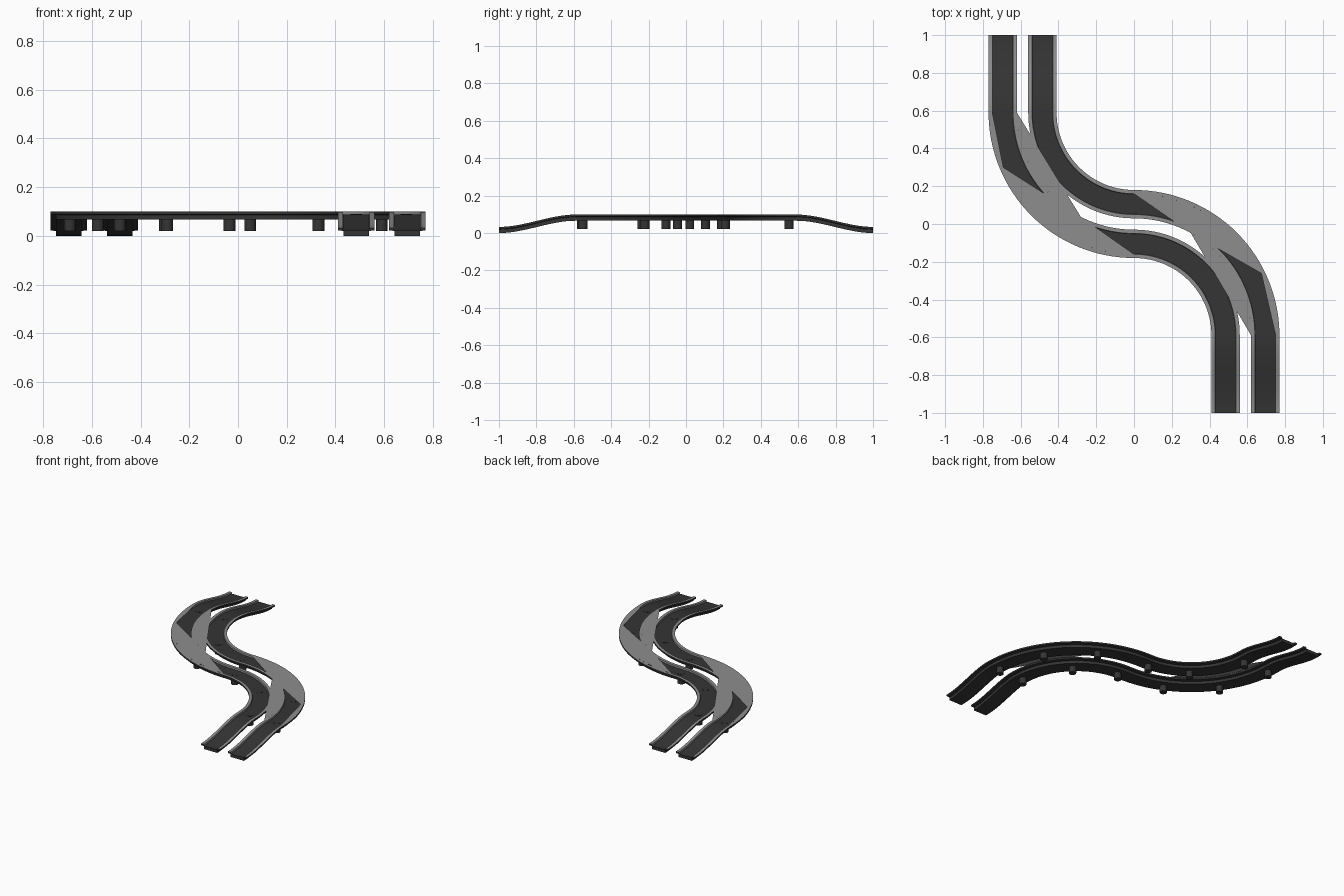
import bpy, bmesh, math
from mathutils import Vector

if "Cube" in bpy.data.objects:
    bpy.data.objects.remove(bpy.data.objects["Cube"])

R = 0.59          # bend radius of the shared centre line
LANE = 0.105      # offset of each road from the centre line
RISE = 0.066      # height of the raised section


def material(name, v):
    m = bpy.data.materials.new(name)
    m.diffuse_color = (v, v, v, 1)
    m.use_nodes = True
    m.node_tree.nodes["Principled BSDF"].inputs["Base Color"].default_value = m.diffuse_color
    return m


DARK = material("asphalt", 0.035)
GREY = material("concrete", 0.27)


def centre_line():
    """Points and tangents: ramp, left bend, right bend, ramp."""
    pts = []
    for i in range(16):
        pts.append((Vector((-R, 1 - (1 - R) * i / 16)), Vector((0, -1))))
    for i in range(33):
        a = math.pi / 2 * i / 32
        pts.append((Vector((-R * math.cos(a), R - R * math.sin(a))),
                    Vector((math.sin(a), -math.cos(a)))))
    # second half is the first half turned by 180 degrees
    return pts + [(-p, t) for p, t in reversed(pts[:-1])]


def height(y):
    t = min(1, max(0, (1 - abs(y)) / (1 - R)))
    return RISE * t * t * (3 - 2 * t)


# half cross-section: girder, flange, raised kerb, deck
half = [(0.052, 0), (0.052, 0.020), (0.075, 0.022), (0.075, 0.033),
        (0.055, 0.033), (0.053, 0.022)]
section = half + [(-u, v) for u, v in reversed(half)]
GREY_EDGES = {3, 4, 6, 7}


def road(name, offset):
    bm = bmesh.new()
    rings = []
    for p, t in centre_line():
        n = Vector((-t.y, t.x))
        z = height(p.y)
        ring = []
        for u, v in section:
            q = p + n * (offset + u)
            ring.append(bm.verts.new((q.x, q.y, z + v)))
        rings.append(ring)
    k = len(section)
    for a, b in zip(rings, rings[1:]):
        for j in range(k):
            f = bm.faces.new((a[j], a[(j + 1) % k], b[(j + 1) % k], b[j]))
            f.material_index = 1 if j in GREY_EDGES else 0
    bm.faces.new(rings[0])
    bm.faces.new(rings[-1])
    finish(bm, name)


def finish(bm, name, mats=(DARK, GREY)):
    bmesh.ops.recalc_face_normals(bm, faces=bm.faces)
    me = bpy.data.meshes.new(name)
    bm.to_mesh(me)
    bm.free()
    for m in mats:
        me.materials.append(m)
    ob = bpy.data.objects.new(name, me)
    bpy.context.collection.objects.link(ob)
    bpy.context.view_layer.objects.active = ob
    ob.select_set(True)
    bpy.ops.object.shade_smooth_by_angle(angle=math.radians(30))
    ob.select_set(False)


road("left_road", -LANE)
road("right_road", LANE)


# flat concrete plates covering the outside of each bend
def arc(r, a0, a1, n=24):
    out = []
    for i in range(n + 1):
        a = math.radians(a0 + (a1 - a0) * i / n)
        out.append((-r * math.cos(a), R - r * math.sin(a)))
    return out


def plates(name, side, bend, tip):
    bm = bmesh.new()
    outlines = [arc(0.75, bend, 90) + arc(0.62, tip, tip, 1)[:1],
                arc(0.75, 0, bend),
                arc(0.62, 0, tip)]
    for pts in outlines:
        f = bm.faces.new([bm.verts.new((side * x, side * y, RISE + 0.0332))
                          for x, y in pts])
        f.normal_update()
        if f.normal.z < 0:
            f.normal_flip()
    bmesh.ops.triangulate(bm, faces=bm.faces)
    me = bpy.data.meshes.new(name)
    bm.to_mesh(me)
    bm.free()
    me.materials.append(GREY)
    bpy.context.collection.objects.link(bpy.data.objects.new(name, me))


plates("left_bend_plate", 1, 22.8, 63)
plates("right_bend_plate", -1, 26.0, 61)

# support columns
columns = [(-0.69, 0.55), (-0.575, 0.19), (-0.29, -0.045), (0.05, -0.108),
           (0.33, -0.235), (0.485, -0.56), (0.69, -0.55), (0.59, -0.22),
           (0.33, 0.02), (-0.035, 0.103), (-0.30, 0.21), (-0.485, 0.55)]
for i, (x, y) in enumerate(columns):
    bm = bmesh.new()
    bmesh.ops.create_cone(bm, cap_ends=True, segments=24, radius1=0.024,
                          radius2=0.024, depth=0.069)
    bmesh.ops.translate(bm, verts=bm.verts, vec=(x, y, 0.0205 + 0.0345))
    finish(bm, f"column_{i + 1}", (DARK,))
